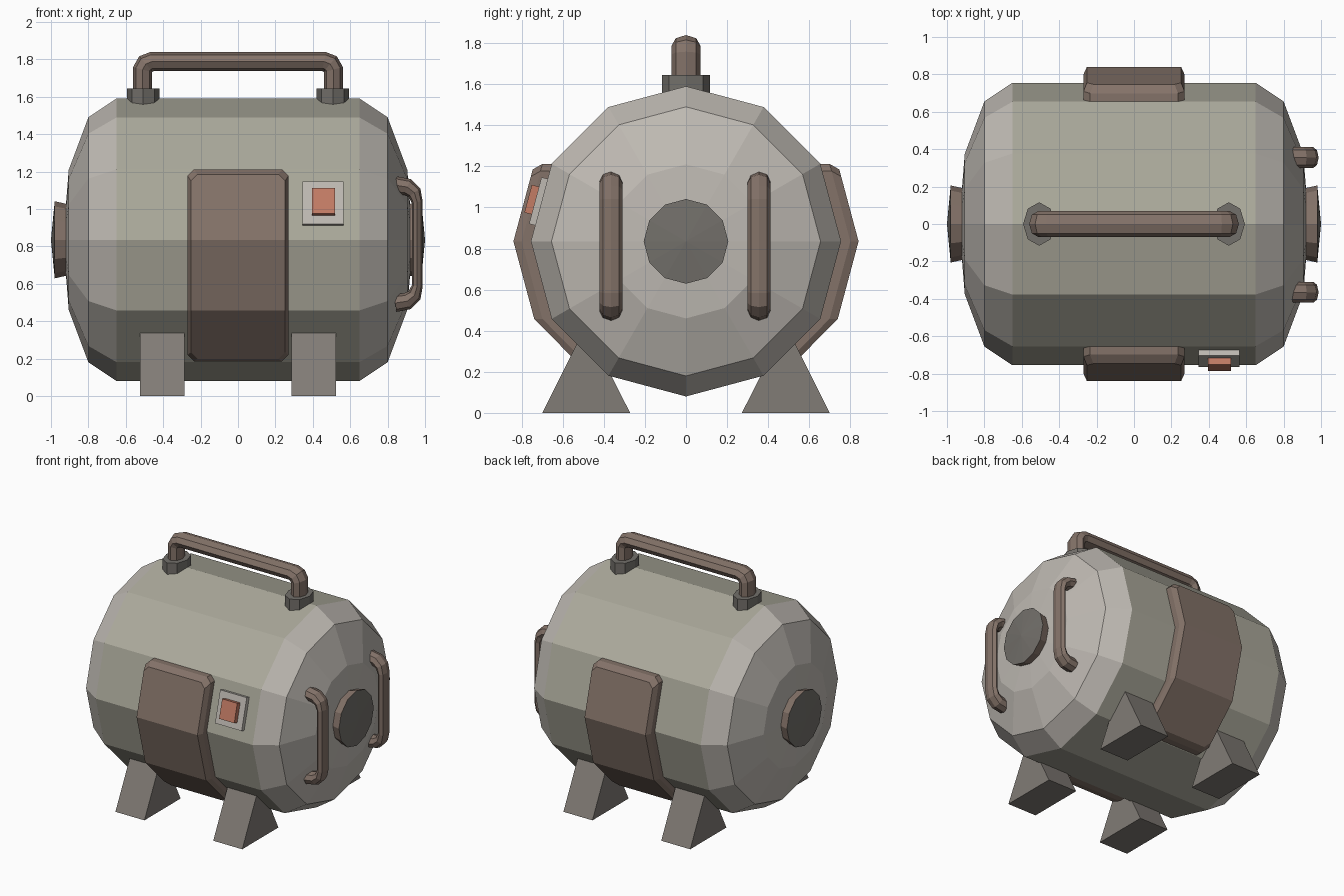
import bpy, bmesh
from math import sin, cos, pi, radians
from mathutils import Vector, Matrix

if "Cube" in bpy.data.objects:
    bpy.data.objects.remove(bpy.data.objects["Cube"])

CZ = 0.835  # height of the tank axis


def mat(name, r, g, b):
    m = bpy.data.materials.new(name)
    m.diffuse_color = (r, g, b, 1)
    m.use_nodes = True
    m.node_tree.nodes["Principled BSDF"].inputs["Base Color"].default_value = m.diffuse_color
    return m


SHELL = mat("olive_grey", 0.41, 0.40, 0.33)
PALE = mat("pale_grey", 0.52, 0.49, 0.45)
BROWN = mat("brown", 0.23, 0.17, 0.14)
DARK = mat("dark_grey", 0.17, 0.16, 0.145)
FOOT = mat("foot_grey", 0.22, 0.20, 0.18)
RED = mat("red", 0.55, 0.20, 0.13)


def finish(name, bm, material):
    bmesh.ops.remove_doubles(bm, verts=bm.verts, dist=0.0005)
    bmesh.ops.recalc_face_normals(bm, faces=bm.faces)
    me = bpy.data.meshes.new(name)
    bm.to_mesh(me)
    bm.free()
    me.materials.append(material)
    ob = bpy.data.objects.new(name, me)
    bpy.context.collection.objects.link(ob)
    return ob


def skin(name, rings, material, caps=True):
    """Join equal-length closed rings of points into a surface."""
    bm = bmesh.new()
    vs = [[bm.verts.new(p) for p in ring] for ring in rings]
    n = len(rings[0])
    for a, b in zip(vs, vs[1:]):
        for i in range(n):
            bm.faces.new((a[i], a[(i + 1) % n], b[(i + 1) % n], b[i]))
    if caps:
        bm.faces.new(vs[0])
        bm.faces.new(vs[-1])
    return finish(name, bm, material)


def lathe(name, profile, material, n=12):
    """Spin (x, radius) points about the tank axis."""
    rings = [[(x, r * sin(2 * pi * i / n), CZ + r * cos(2 * pi * i / n))
              for i in range(n)] for x, r in profile]
    return skin(name, rings, material, caps=False)


def tube(name, path, y, half_y, halves, material, n=8):
    """Sweep an n-sided section along an (x, z) path with mitred corners."""
    pts = [Vector(p) for p in path]
    rings = []
    for k, p in enumerate(pts):
        d0 = (p - pts[max(k - 1, 0)]).normalized()
        d1 = (pts[min(k + 1, len(pts) - 1)] - p).normalized()
        t = (d0 + d1).normalized()
        nrm = Vector((-t.y, t.x))
        ref = d1 if d1.length else d0
        h = halves[k] / max(t.dot(ref), 0.5)
        rings.append([(p.x + nrm.x * h * cos(2 * pi * i / n),
                       y + half_y * sin(2 * pi * i / n),
                       p.y + nrm.y * h * cos(2 * pi * i / n)) for i in range(n)])
    return skin(name, rings, material)


def hull(name, points, material):
    bm = bmesh.new()
    for p in points:
        bm.verts.new(p)
    res = bmesh.ops.convex_hull(bm, input=bm.verts)
    loose = [v for v in res["geom_interior"] if isinstance(v, bmesh.types.BMVert)]
    bmesh.ops.delete(bm, geom=loose, context='VERTS')
    bmesh.ops.dissolve_limit(bm, angle_limit=radians(2), verts=bm.verts, edges=bm.edges)
    return finish(name, bm, material)


def box(name, centre, size, tilt, material):
    bm = bmesh.new()
    bmesh.ops.create_cube(bm, size=1, matrix=Matrix.Translation(centre)
                          @ Matrix.Rotation(tilt, 4, 'X') @ Matrix.Diagonal((*size, 1)))
    return finish(name, bm, material)


# Tank barrel, domed ends and end hubs
lathe("tank_barrel", [(-0.65, 0.755), (0.65, 0.755)], SHELL)
for side, s in (("left", -1), ("right", 1)):
    lathe(side + "_dome", [(s * 0.65, 0.755), (s * 0.80, 0.655), (s * 0.905, 0.375),
                           (s * 0.935, 0)], PALE)
    lathe(side + "_hub_rim", [(s * 0.90, 0.188), (s * 0.98, 0.206)], BROWN)
    lathe(side + "_hub_face", [(s * 0.98, 0.206), (s * 1.0, 0)], DARK)


# Wrapped side panels follow the tank faces, pushed outward
def tank_y(z):
    prof = [(0.05, 0.18), (0.18, 0.38), (0.458, 0.654), (0.835, 0.755), (1.212, 0.654), (1.5, 0.38)]
    for (z0, y0), (z1, y1) in zip(prof, prof[1:]):
        if z <= z1:
            return y0 + (y1 - y0) * (z - z0) / (z1 - z0)


def panel_layer(s, off, inset_x, inset_z, cut=0.035):
    w, top, low = 0.27 - inset_x, 1.212 - inset_z, 0.185 + inset_z * 0.5
    out = [(w - cut, top), (w, top - cut), (w, 0.835), (w, 0.458),
           (w, low + cut), (w - cut, low)]
    return [(sx * x, s * (tank_y(z) + off), z) for x, z in out for sx in (-1, 1)]


for side, s in (("front", -1), ("back", 1)):
    hull(side + "_panel", panel_layer(s, -0.03, 0, 0) + panel_layer(s, 0.045, 0, 0)
         + panel_layer(s, 0.085, 0.018, 0.027), BROWN)

# Switch on the front
box("switch_plate", (0.455, -0.712, 1.028), (0.22, 0.045, 0.235), radians(-15), PALE)
box("switch_button", (0.457, -0.742, 1.036), (0.125, 0.055, 0.14), radians(-15), RED)

# Wedge feet
for xn, sx in (("left", -1), ("right", 1)):
    for yn, sy in (("front", -1), ("back", 1)):
        tri = [(0.70, 0), (0.272, 0), (0.487, 0.425)]
        skin(f"{yn}_{xn}_foot", [[(sx * x, sy * y, z) for y, z in tri]
                                 for x in (0.285, 0.525)], FOOT)

# Carrying handle with its sockets
half = [(-0.51, 1.58), (-0.51, 1.745), (-0.493, 1.775), (-0.46, 1.788)]
path = half + [(-x, z) for x, z in reversed(half)]
tube("top_handle", path, 0, 0.07, [0.051] * 8, BROWN)
for side, s in (("left", -1), ("right", 1)):
    skin(side + "_handle_socket",
         [[(s * 0.507 + 0.086 * sin(pi * i / 4), 0.116 * cos(pi * i / 4), z)
           for i in range(8)] for z in (1.53, 1.645)], DARK)

# Grab bars on the right end
MID = 0.812
half = [(0.84, 0.315), (0.905, 0.305), (0.943, 0.275), (0.958, 0.225)]
path = [(x, MID + z) for x, z in half] + [(x, MID - z) for x, z in reversed(half)]
w = [0.048, 0.045, 0.037, 0.029]
for side, y in (("front", -0.365), ("back", 0.355)):
    tube(side + "_grab_bar", path, y, 0.056, w + w[::-1], BROWN)
